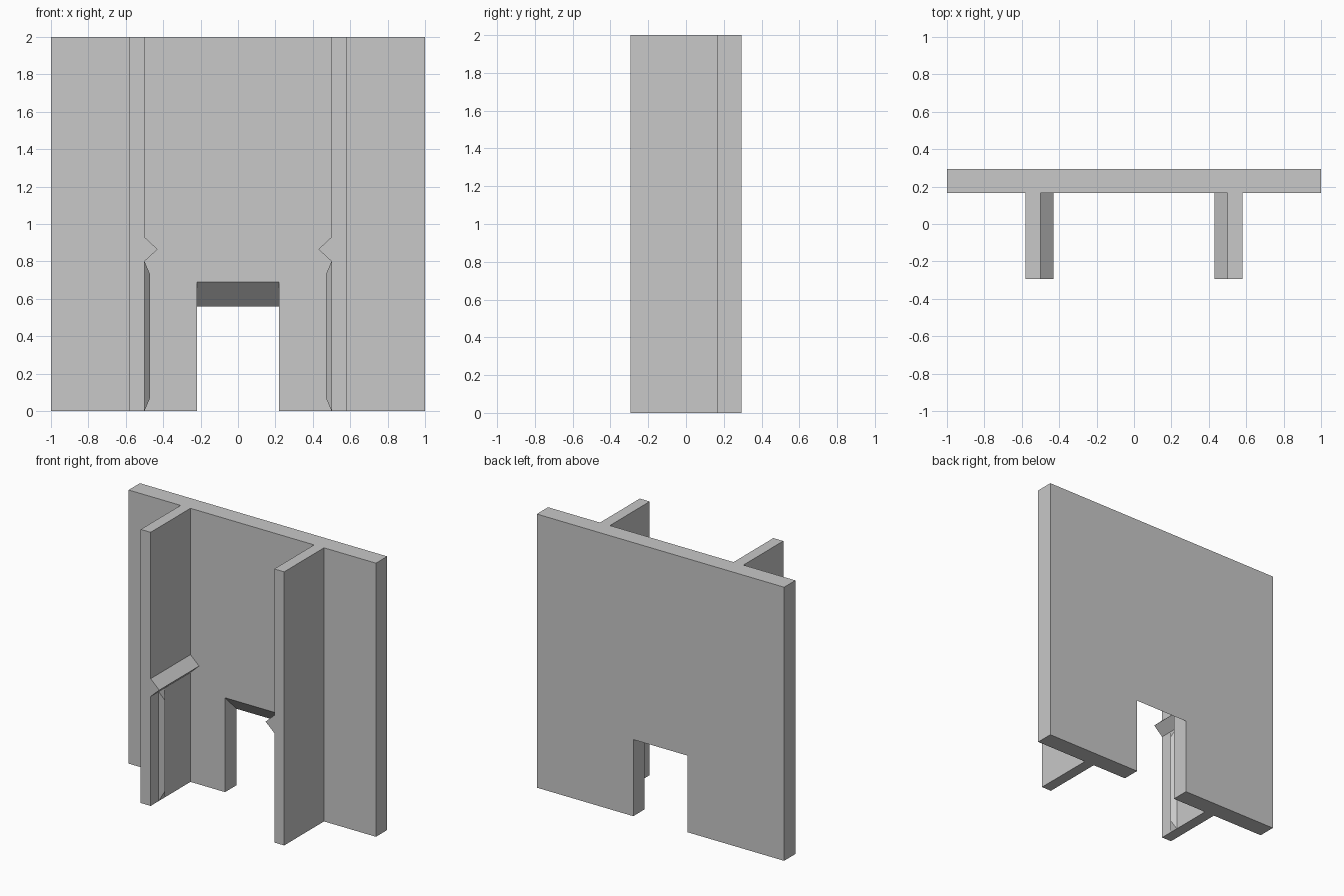
import bpy
import bmesh
from mathutils import Vector

cube = bpy.data.objects.get("Cube")
if cube:
    bpy.data.objects.remove(cube, do_unlink=True)

grey = bpy.data.materials.new("plain grey")
grey.use_nodes = True
colour = (0.58, 0.58, 0.58, 1)
grey.diffuse_color = colour
grey.node_tree.nodes["Principled BSDF"].inputs["Base Color"].default_value = colour


def finish(name, bm):
    bmesh.ops.recalc_face_normals(bm, faces=bm.faces)
    mesh = bpy.data.meshes.new(name)
    bm.to_mesh(mesh)
    bm.free()
    mesh.materials.append(grey)
    obj = bpy.data.objects.new(name, mesh)
    bpy.context.collection.objects.link(obj)
    return obj


def prism(name, profile, y0, y1, raised=None):
    """Extrude an x-z profile along y; raised gives front heights for some corners."""
    raised = raised or {}
    bm = bmesh.new()
    front = [bm.verts.new((x, y0, raised.get(i, z))) for i, (x, z) in enumerate(profile)]
    back = [bm.verts.new((x, y1, z)) for x, z in profile]
    bm.faces.new(front)
    bm.faces.new(back[::-1])
    for i in range(len(profile)):
        j = (i + 1) % len(profile)
        bm.faces.new((front[i], front[j], back[j], back[i]))
    return finish(name, bm)


def hipped_rib(name, side, x, y, half_width, depth, height, hip):
    """Upright triangular rib on a wall, with sloping ends."""
    bm = bmesh.new()
    tip = x - depth
    corners = [(x, y - half_width, 0), (x, y + half_width, 0),
               (x, y - half_width, height), (x, y + half_width, height),
               (tip, y, hip), (tip, y, height - hip)]
    for cx, cy, cz in corners:
        bm.verts.new(Vector((side * cx, cy, cz)))
    bmesh.ops.convex_hull(bm, input=bm.verts[:])
    return finish(name, bm)


FRONT, PANEL, BACK = -0.295, 0.165, 0.295

# Back panel with a doorway whose lintel slopes up towards the front
outline = [(-1, 0), (-0.22, 0), (-0.22, 0.56), (0.22, 0.56),
           (0.22, 0), (1, 0), (1, 2), (-1, 2)]
prism("back_panel", outline, PANEL, BACK, raised={2: 0.69, 3: 0.69})

# Side walls, each with a pointed ledge on its inner face and a rib below it
wall = [(0.58, 0), (0.58, 2), (0.5, 2), (0.5, 0.93),
        (0.43, 0.865), (0.5, 0.8), (0.5, 0)]
for label, side in (("left", 1), ("right", -1)):
    prism(label + "_wall", [(side * x, z) for x, z in wall], FRONT, PANEL)
    hipped_rib(label + "_rib", side, 0.5, -0.17, 0.033, 0.03, 0.8, 0.07)
